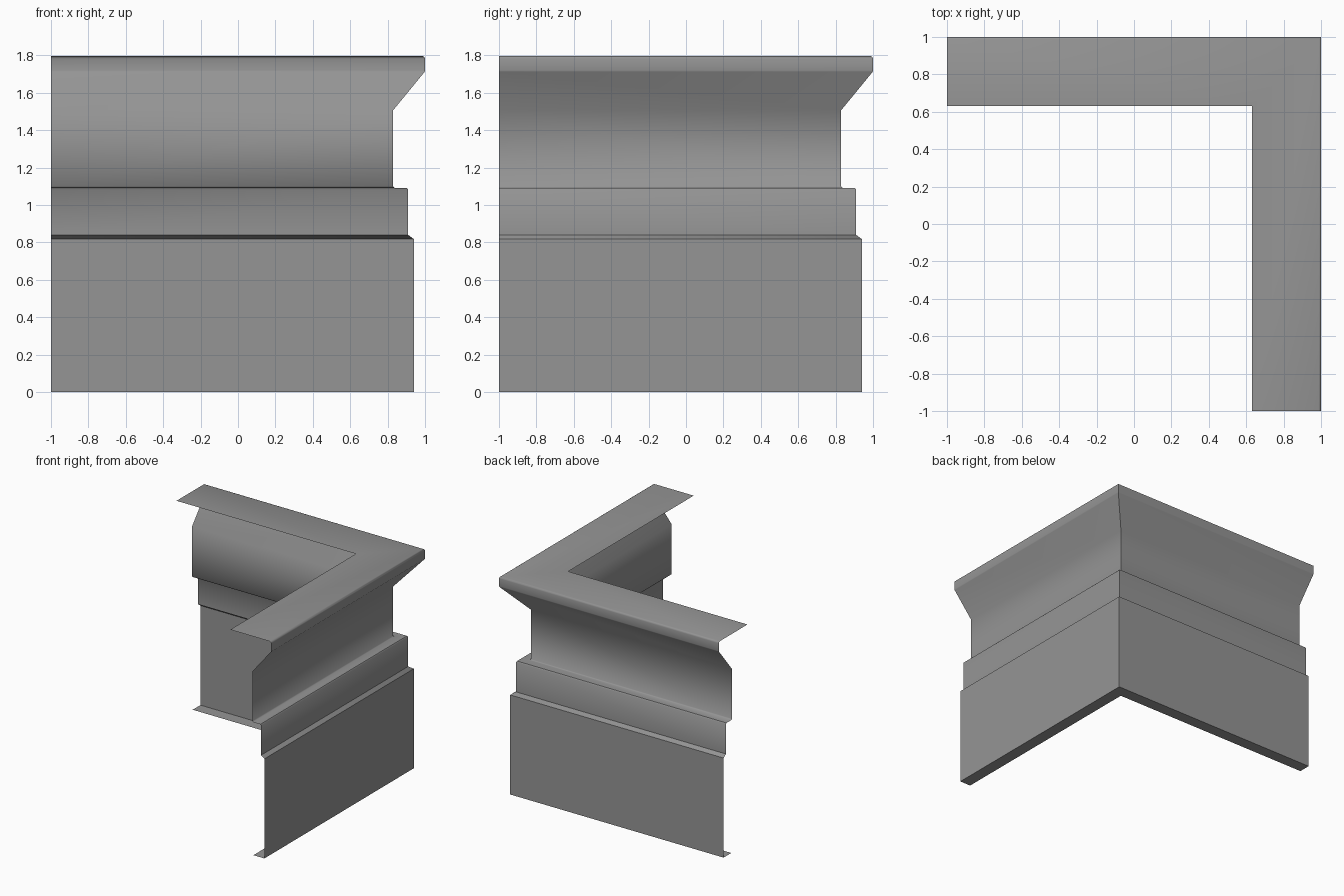
import bpy, bmesh

cube = bpy.data.objects.get("Cube")
if cube:
    bpy.data.objects.remove(cube)

# Plain grey sheet metal
grey = bpy.data.materials.new("sheet_grey")
grey.use_nodes = True
colour = (0.30, 0.30, 0.30, 1)
grey.diffuse_color = colour
grey.node_tree.nodes["Principled BSDF"].inputs["Base Color"].default_value = colour

# Cross-section as (distance outward, height), from bottom lip to top lip
profile = [
    (0.84, 0), (0.94, 0), (0.94, 0.818),                 # lower lip and wall
    (0.91, 0.84), (0.91, 1.083), (0.903, 1.092),         # stepped band
    (0.838, 1.092), (0.83, 1.10),                        # ledge
    (0.83, 1.507), (0.998, 1.712), (1, 1.72),            # frieze and sloped cove
    (1, 1.782), (0.997, 1.792), (0.987, 1.797),          # rounded nose
    (0.63, 1.797),                                       # top lip
]

# Sweep the section along both arms, mitred at the corner
bm = bmesh.new()
rows = [[bm.verts.new(p) for p in ((-1, d, z), (d, d, z), (d, -1, z))]
        for d, z in profile]
for low, high in zip(rows, rows[1:]):
    for i in range(2):
        bm.faces.new((low[i], high[i], high[i + 1], low[i + 1]))
bm.normal_update()

# Make the tall wall face outward
wall = max(bm.faces, key=lambda f: f.calc_area())
if wall.normal.x + wall.normal.y < 0:
    bmesh.ops.reverse_faces(bm, faces=bm.faces[:])

mesh = bpy.data.meshes.new("corner_cornice")
bm.to_mesh(mesh)
bm.free()
mesh.materials.append(grey)
cornice = bpy.data.objects.new("corner_cornice", mesh)
bpy.context.collection.objects.link(cornice)

# Smooth the rounded edges, keep the folds sharp
bpy.context.view_layer.objects.active = cornice
cornice.select_set(True)
bpy.ops.object.shade_smooth_by_angle(angle=0.9)
